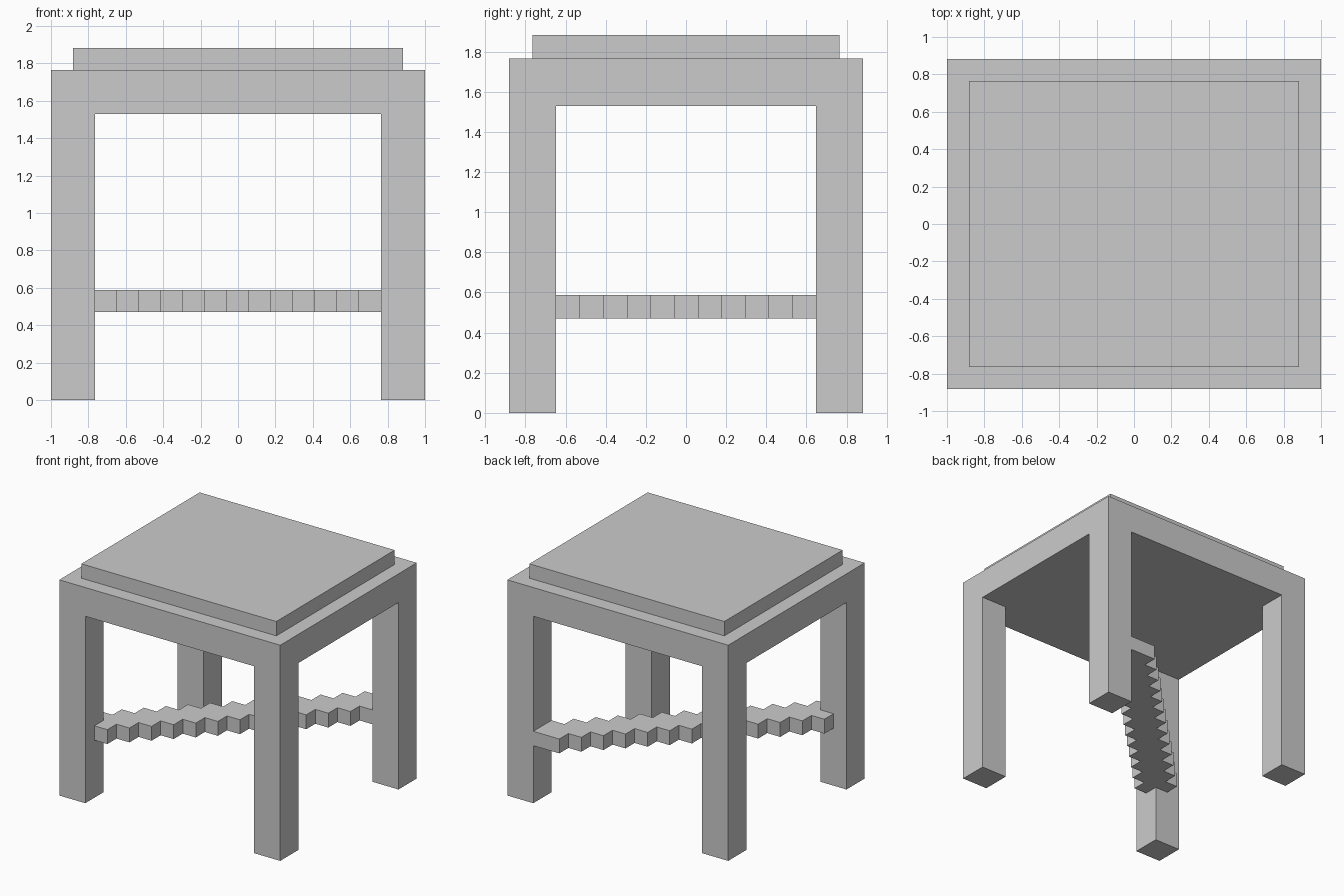
import bpy, bmesh
from mathutils import Matrix, Vector

if "Cube" in bpy.data.objects:
    bpy.data.objects.remove(bpy.data.objects["Cube"])

U = 2 / 17  # block unit: the whole stool sits on this grid


def finish(bm, name):
    bmesh.ops.scale(bm, vec=(U, U, U), verts=bm.verts)
    bmesh.ops.recalc_face_normals(bm, faces=bm.faces)
    mesh = bpy.data.meshes.new(name)
    bm.to_mesh(mesh)
    bm.free()
    obj = bpy.data.objects.new(name, mesh)
    bpy.context.collection.objects.link(obj)
    return obj


def box(size, centre):
    bm = bmesh.new()
    bmesh.ops.create_cube(bm, size=1, matrix=Matrix.Translation(centre) @ Matrix.Diagonal((*size, 1)))
    return bm


# Frame: solid slab, cut at the leg lines, with its four corners pulled down into legs
bm = box((17, 15, 2), (0, 0, 14))
for axis, d in ((0, 6.5), (1, 5.5)):
    for sign in (-1, 1):
        co, no = Vector(), Vector()
        co[axis], no[axis] = sign * d, 1
        bmesh.ops.bisect_plane(bm, geom=bm.verts[:] + bm.edges[:] + bm.faces[:],
                               plane_co=co, plane_no=no)
corners = []
for f in bm.faces:
    c = f.calc_center_median()
    if c.z < 13.1 and abs(c.x) > 6.5 and abs(c.y) > 5.5:
        corners.append(f)
feet = bmesh.ops.extrude_discrete_faces(bm, faces=corners)["faces"]
bmesh.ops.translate(bm, vec=(0, 0, -13), verts=[v for f in feet for v in f.verts])
finish(bm, "frame_and_legs")

# Seat pad
finish(box((15, 13, 1), (0, 0, 15.5)), "seat")

# Stretcher: stepped diagonal bar from the front left leg to the back right leg
outline = []
for i in range(13):
    outline += [(i, i - 1), (i + 1, i - 1)]
outline += [(13, 11), (13, 13)]
for j in range(11, -2, -1):
    outline += [(j + 1, j + 2), (j, j + 2)]
outline += [(-1, 0), (0, 0)]
outline = [p for k, p in enumerate(outline) if p != outline[k - 1]]

bm = bmesh.new()
low = [bm.verts.new((x - 6.5, y - 5.5, 4)) for x, y in outline]
high = [bm.verts.new((x - 6.5, y - 5.5, 5)) for x, y in outline]
bm.faces.new(low[::-1])
bm.faces.new(high)
for k in range(len(low)):
    bm.faces.new((low[k - 1], low[k], high[k], high[k - 1]))
finish(bm, "diagonal_stretcher")
